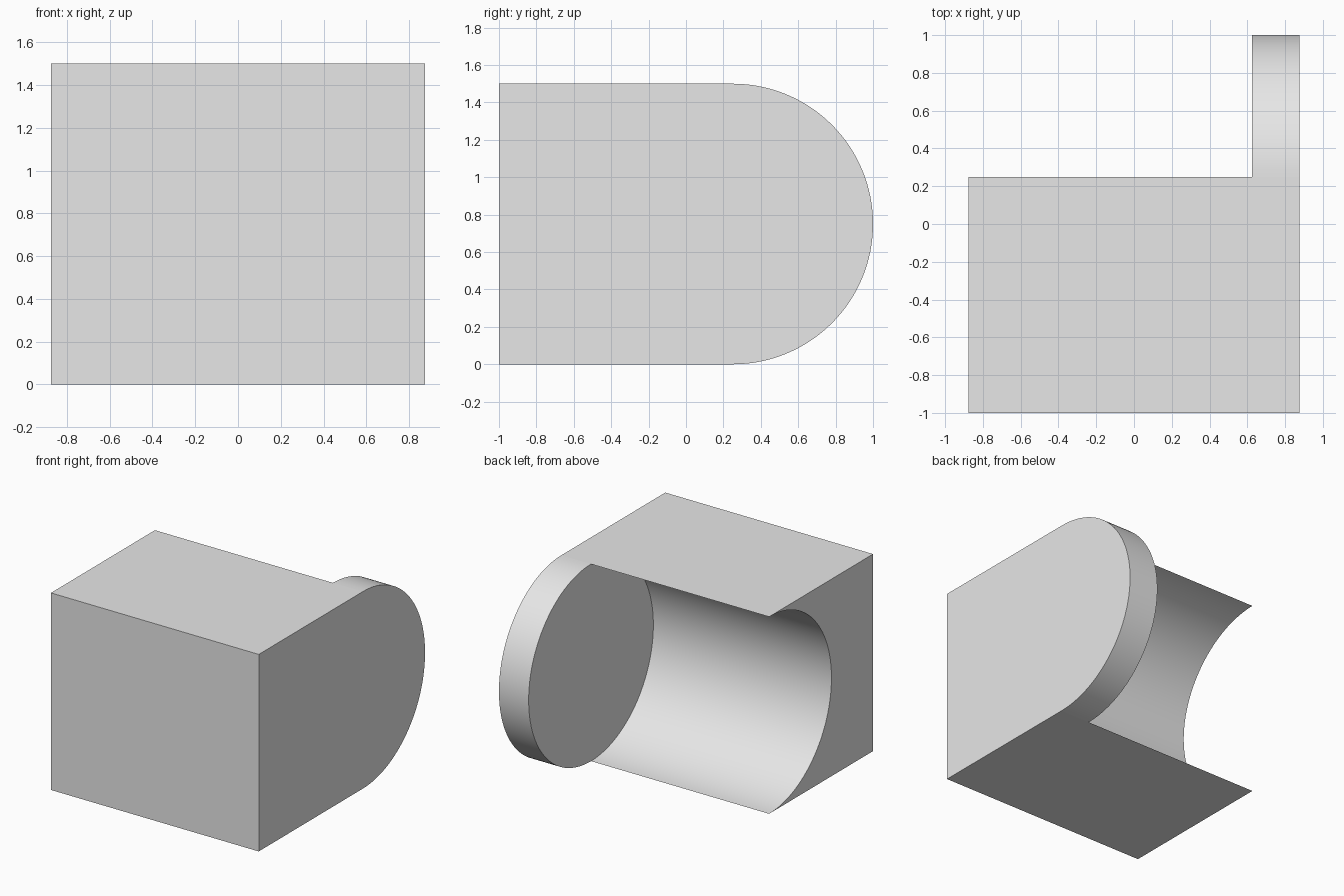
import bpy, bmesh
from math import sin, cos, pi

if "Cube" in bpy.data.objects:
    bpy.data.objects.remove(bpy.data.objects["Cube"], do_unlink=True)

RIGHT, STEP, LEFT = -0.875, 0.625, 0.875   # x of block end, cheek inner face, cheek outer face
FRONT, AXIS_Y, AXIS_Z, RADIUS = -1.0, 0.25, 0.75, 0.75
SEGMENTS = 64

grey = bpy.data.materials.new("plain grey")
grey.use_nodes = True
colour = (0.8, 0.8, 0.8, 1)
grey.diffuse_color = colour
grey.node_tree.nodes["Principled BSDF"].inputs["Base Color"].default_value = colour

bm = bmesh.new()


def arc(x, bulge):
    """Half circle from bottom to top; bulge +1 swells back, -1 hollows forward."""
    points = []
    for i in range(SEGMENTS + 1):
        a = pi * i / SEGMENTS
        points.append(bm.verts.new((x, AXIS_Y + bulge * RADIUS * sin(a),
                                    AXIS_Z - RADIUS * cos(a))))
    return points


def curved_wall(a, b):
    for i in range(SEGMENTS):
        bm.faces.new((a[i], a[i + 1], b[i + 1], b[i])).smooth = True


def front_edge(x):
    return [bm.verts.new((x, FRONT, z)) for z in (0, 2 * RADIUS)]


# Rounded cheek and hollow cradle
cheek_outer, cheek_inner = arc(LEFT, 1), arc(STEP, 1)
hollow_inner, hollow_outer = arc(STEP, -1), arc(RIGHT, -1)
curved_wall(cheek_outer, cheek_inner)
curved_wall(hollow_inner, hollow_outer)

# Exposed round face of the cheek
bm.faces.new(cheek_inner + hollow_inner[-2:0:-1])

# Flat end faces
left_edge, right_edge = front_edge(LEFT), front_edge(RIGHT)
bm.faces.new(cheek_outer + left_edge[::-1])
bm.faces.new(hollow_outer + right_edge[::-1])

# Front, bottom and top; the two arcs share their end points at the step
bm.faces.new(left_edge + right_edge[::-1])
for side, end in ((0, 0), (1, SEGMENTS)):
    bm.faces.new((right_edge[side], left_edge[side], cheek_outer[end],
                  cheek_inner[end], hollow_outer[end]))

# Join the coincident arc ends into one solid
bmesh.ops.remove_doubles(bm, verts=bm.verts[:], dist=0.0001)
bmesh.ops.recalc_face_normals(bm, faces=bm.faces[:])

mesh = bpy.data.meshes.new("cradle_block")
bm.to_mesh(mesh)
bm.free()
mesh.materials.append(grey)
block = bpy.data.objects.new("cradle_block", mesh)
bpy.context.scene.collection.objects.link(block)
